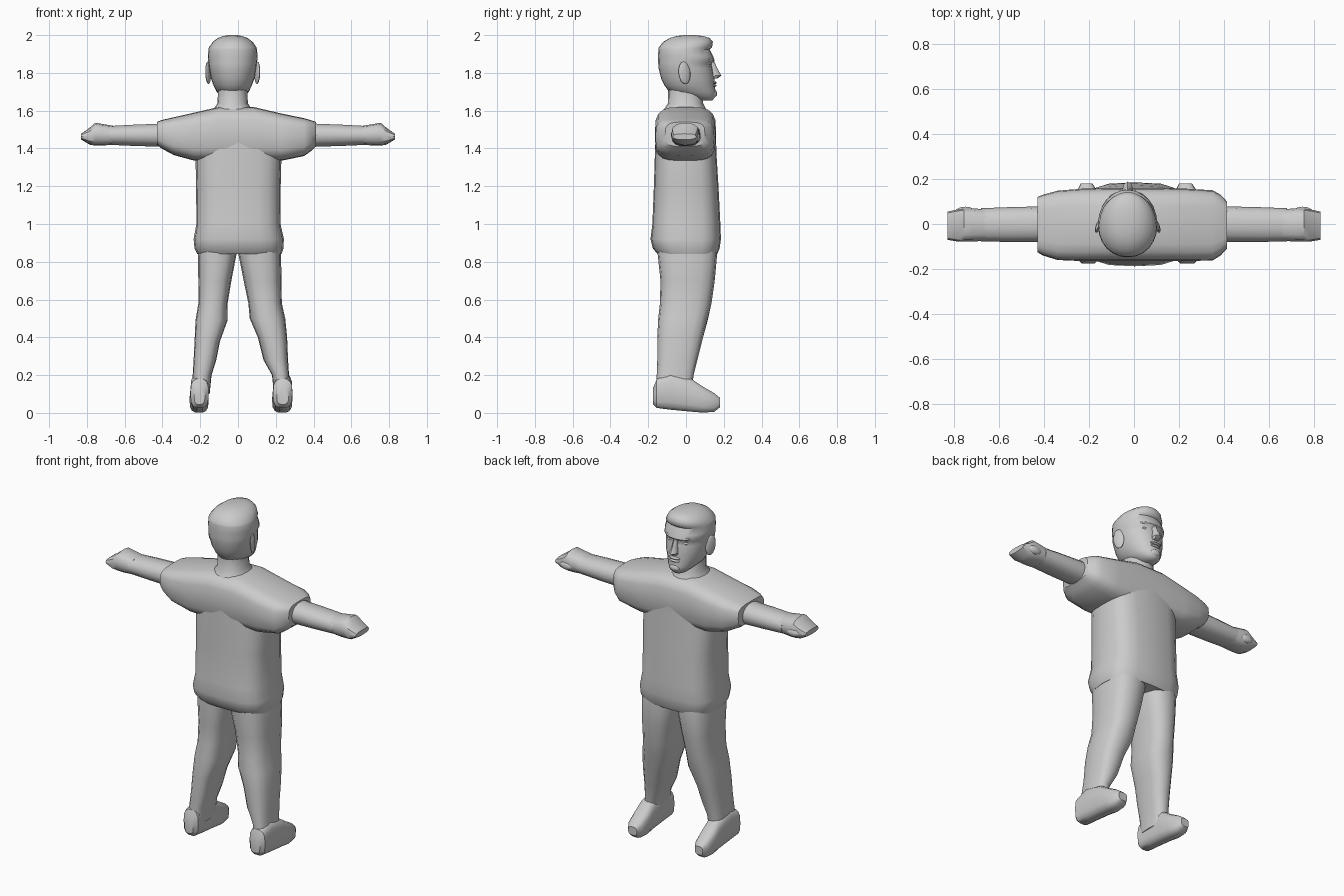
import bpy, bmesh, math

# axis -> builds a point from (position along axis, u, v)
PLACE = {
    "x": lambda t, u, v: (t, u, v),
    "y": lambda t, u, v: (u, t, v),
    "z": lambda t, u, v: (u, v, t),
}


def smooth(ob, angle):
    bpy.ops.object.select_all(action="DESELECT")
    ob.select_set(True)
    bpy.context.view_layer.objects.active = ob
    bpy.ops.object.shade_smooth_by_angle(angle=math.radians(angle))


def loft(name, axis, sections, n=16, p=2.4, angle=40):
    """Skin rounded sections (t, u0, u1, v0, v1) along an axis."""
    bm = bmesh.new()
    rings = []
    for t, u0, u1, v0, v1 in sections:
        ring = []
        for i in range(n):
            a = 2 * math.pi * i / n
            c, s = math.cos(a), math.sin(a)
            u = (u0 + u1) / 2 + (u1 - u0) / 2 * math.copysign(abs(c) ** (2 / p), c)
            v = (v0 + v1) / 2 + (v1 - v0) / 2 * math.copysign(abs(s) ** (2 / p), s)
            ring.append(bm.verts.new(PLACE[axis](t, u, v)))
        rings.append(ring)
    for a, b in zip(rings, rings[1:]):
        for i in range(n):
            j = (i + 1) % n
            bm.faces.new((a[i], a[j], b[j], b[i]))
    bm.faces.new(rings[0])
    bm.faces.new(rings[-1])
    bmesh.ops.recalc_face_normals(bm, faces=bm.faces)
    mesh = bpy.data.meshes.new(name)
    bm.to_mesh(mesh)
    bm.free()
    ob = bpy.data.objects.new(name, mesh)
    bpy.context.collection.objects.link(ob)
    smooth(ob, angle)
    return ob


def blob(name, loc, size, rot=(0, 0, 0)):
    bpy.ops.mesh.primitive_uv_sphere_add(segments=12, ring_count=8, radius=1, location=loc, rotation=rot)
    ob = bpy.context.object
    ob.name, ob.scale = name, size
    smooth(ob, 60)


# Shirt body with flared hem
loft("shirt_body", "z", [
    (0.84, -0.215, 0.23, -0.15, 0.165), (0.87, -0.23, 0.24, -0.175, 0.178),
    (0.92, -0.235, 0.243, -0.188, 0.185), (1.00, -0.22, 0.225, -0.178, 0.182),
    (1.20, -0.222, 0.226, -0.17, 0.172), (1.36, -0.225, 0.23, -0.165, 0.162),
    (1.50, -0.21, 0.215, -0.16, 0.157)], n=20, p=3.2)

# Shoulders and wide short sleeves in one skin
loft("shoulders_and_sleeves", "x", [
    (-0.43, -0.125, 0.12, 1.42, 1.54), (-0.405, -0.14, 0.13, 1.40, 1.55),
    (-0.34, -0.16, 0.148, 1.365, 1.565), (-0.23, -0.165, 0.157, 1.335, 1.59),
    (-0.10, -0.165, 0.16, 1.33, 1.62), (0.08, -0.165, 0.16, 1.33, 1.62),
    (0.23, -0.165, 0.157, 1.335, 1.585), (0.35, -0.162, 0.15, 1.36, 1.56),
    (0.385, -0.14, 0.13, 1.385, 1.55), (0.413, -0.11, 0.10, 1.41, 1.54)], n=20, p=3.6)

# Forearms with closed hands
for side, s in (("left", -1), ("right", 1)):
    loft(side + "_arm", "x", [
        (s * 0.36, -0.08, 0.075, 1.405, 1.535), (s * 0.42, -0.08, 0.078, 1.408, 1.532),
        (s * 0.55, -0.08, 0.075, 1.412, 1.527), (s * 0.68, -0.077, 0.07, 1.418, 1.52)], n=14, p=2.2)
    loft(side + "_hand", "x", [
        (s * 0.66, -0.075, 0.065, 1.42, 1.52), (s * 0.72, -0.078, 0.07, 1.415, 1.53),
        (s * 0.755, -0.078, 0.07, 1.415, 1.536), (s * 0.785, -0.078, 0.065, 1.42, 1.51),
        (s * 0.83, -0.07, 0.055, 1.447, 1.478)], n=12, p=2.6)
    blob(side + "_thumb", (s * 0.75, 0.055, 1.46), (0.045, 0.022, 0.025))

# Trouser legs (the two sides differ slightly)
loft("right_leg", "z", [
    (0.10, 0.19, 0.28, -0.155, 0.03), (0.20, 0.18, 0.27, -0.155, 0.04),
    (0.28, 0.135, 0.265, -0.152, 0.06), (0.40, 0.105, 0.26, -0.152, 0.09),
    (0.50, 0.062, 0.25, -0.147, 0.115), (0.58, 0.055, 0.232, -0.138, 0.135),
    (0.70, 0.03, 0.23, -0.135, 0.152), (0.84, 0.002, 0.228, -0.15, 0.165),
    (0.95, -0.005, 0.21, -0.14, 0.15)], p=2.7)
loft("left_leg", "z", [
    (0.10, -0.24, -0.15, -0.155, 0.03), (0.20, -0.24, -0.14, -0.155, 0.04),
    (0.28, -0.235, -0.115, -0.152, 0.06), (0.38, -0.23, -0.095, -0.152, 0.085),
    (0.49, -0.225, -0.055, -0.147, 0.115), (0.58, -0.21, -0.055, -0.138, 0.135),
    (0.70, -0.21, -0.035, -0.135, 0.152), (0.84, -0.213, -0.008, -0.15, 0.165),
    (0.95, -0.20, 0.0, -0.14, 0.15)], p=2.7)

# Shoes pointing along +y
for side, x0, x1 in (("right", 0.185, 0.288), ("left", -0.252, -0.155)):
    loft(side + "_shoe", "y", [
        (-0.175, x0 + 0.02, x1 - 0.02, 0.045, 0.13), (-0.155, x0, x1, 0.025, 0.18),
        (-0.08, x0, x1, 0.015, 0.21), (0.03, x0, x1, 0.005, 0.18),
        (0.09, x0 - 0.005, x1, 0.0, 0.14), (0.15, x0, x1 - 0.01, 0.005, 0.105),
        (0.18, x0 + 0.015, x1 - 0.03, 0.03, 0.08)], n=14, p=3)

# Neck, collar and head (head sits slightly off centre)
CX = -0.028
loft("neck", "z", [
    (z, CX - w, CX + w, b, f) for z, w, b, f in (
        (1.56, 0.125, -0.14, 0.13), (1.61, 0.10, -0.115, 0.105),
        (1.64, 0.08, -0.095, 0.09), (1.72, 0.078, -0.095, 0.08))], p=2.2)
loft("head", "z", [
    (z, CX - w, CX + w, b, f) for z, w, b, f in (
        (1.655, 0.035, 0.05, 0.14), (1.675, 0.06, 0.0, 0.157), (1.70, 0.085, -0.09, 0.158),
        (1.735, 0.102, -0.115, 0.15), (1.77, 0.115, -0.132, 0.15), (1.825, 0.125, -0.145, 0.14),
        (1.85, 0.128, -0.147, 0.135), (1.865, 0.13, -0.147, 0.152), (1.89, 0.132, -0.148, 0.143),
        (1.925, 0.128, -0.146, 0.125), (1.935, 0.126, -0.144, 0.138), (1.965, 0.105, -0.12, 0.142),
        (1.985, 0.078, -0.085, 0.125), (1.995, 0.05, -0.05, 0.09), (2.0, 0.02, -0.01, 0.05))],
    n=24, p=2.1, angle=55)

# Face features
loft("nose", "z", [
    (1.77, CX - 0.02, CX + 0.02, 0.12, 0.165), (1.785, CX - 0.024, CX + 0.024, 0.12, 0.188),
    (1.82, CX - 0.014, CX + 0.014, 0.11, 0.168), (1.86, CX - 0.012, CX + 0.012, 0.11, 0.15)], n=8, p=2)
blob("upper_lip", (CX, 0.148, 1.748), (0.036, 0.014, 0.008))
blob("lower_lip", (CX, 0.148, 1.732), (0.032, 0.013, 0.008))
blob("chin", (CX, 0.143, 1.69), (0.034, 0.022, 0.022))
for side, s in (("left", -1), ("right", 1)):
    blob(side + "_ear", (CX + s * 0.13, -0.008, 1.80), (0.012, 0.033, 0.06), (0.12, 0, s * 0.35))
    blob(side + "_brow", (CX + s * 0.05, 0.122, 1.867), (0.038, 0.018, 0.01), (0, 0, -s * 0.35))
    blob(side + "_eye", (CX + s * 0.05, 0.112, 1.838), (0.02, 0.017, 0.01))
